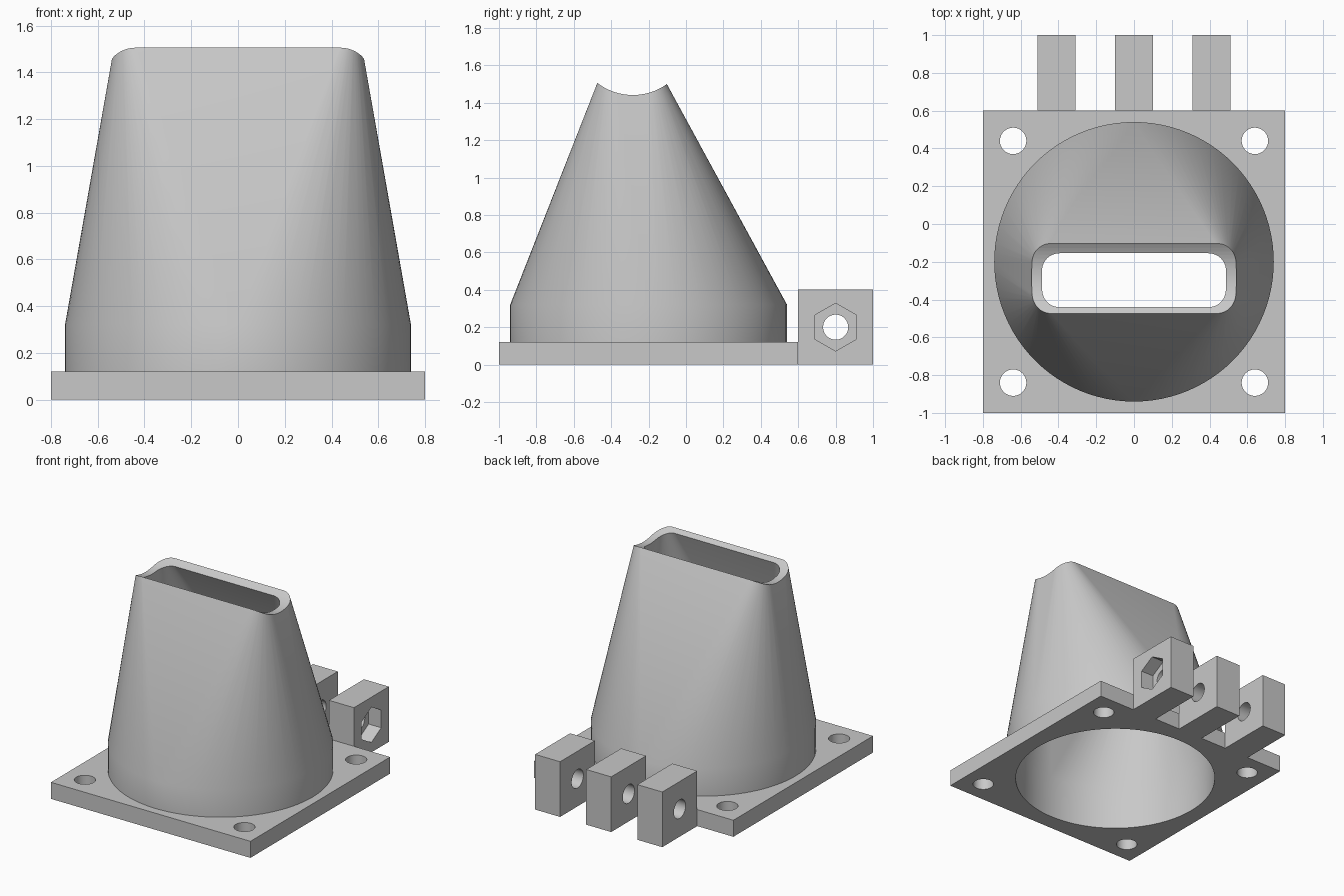
import bpy, bmesh
from math import pi, sin, cos
from mathutils import Vector

default = bpy.data.objects.get("Cube")
if default:
    bpy.data.objects.remove(default, do_unlink=True)

grey = bpy.data.materials.new("light grey plastic")
grey.use_nodes = True
colour = (0.58, 0.58, 0.58, 1)
grey.diffuse_color = colour
grey.node_tree.nodes["Principled BSDF"].inputs["Base Color"].default_value = colour

SEGMENTS = 96
CENTRE_Y = -0.2
RIM_Z = 0.32
TOP_Z = 1.6


def make_object(name, bm):
    bmesh.ops.recalc_face_normals(bm, faces=bm.faces[:])
    mesh = bpy.data.meshes.new(name)
    bm.to_mesh(mesh)
    bm.free()
    mesh.materials.append(grey)
    obj = bpy.data.objects.new(name, mesh)
    bpy.context.collection.objects.link(obj)
    return obj


def box(name, low, high):
    bm = bmesh.new()
    bmesh.ops.create_cube(bm, size=1)
    low, high = Vector(low), Vector(high)
    for v in bm.verts:
        v.co = (low + high) / 2 + v.co * (high - low)
    return make_object(name, bm)


def rod(name, centre, radius, length, sides=48, axis="Z"):
    bm = bmesh.new()
    bmesh.ops.create_cone(bm, cap_ends=True, segments=sides, radius1=radius,
                          radius2=radius, depth=length)
    obj = make_object(name, bm)
    for v in obj.data.vertices:
        if axis == "X":
            v.co = (v.co.z, v.co.x, v.co.y)
        v.co += Vector(centre)
    return obj


def cut(target, cutters):
    bpy.context.view_layer.objects.active = target
    for cutter in cutters:
        cutter.hide_render = True
        mod = target.modifiers.new("cut", "BOOLEAN")
        mod.operation = "DIFFERENCE"
        mod.solver = "EXACT"
        mod.object = cutter
        bpy.ops.object.modifier_apply(modifier=mod.name)
        bpy.data.objects.remove(cutter, do_unlink=True)


def smooth(obj):
    bpy.ops.object.select_all(action="DESELECT")
    obj.select_set(True)
    bpy.context.view_layer.objects.active = obj
    bpy.ops.object.shade_smooth_by_angle(angle=pi / 6)


def funnel(name, base_z, radius, half_x, half_y, slot_y, corner):
    """Hull from a round base up to a rounded slot."""
    bm = bmesh.new()
    for i in range(SEGMENTS):
        a = 2 * pi * i / SEGMENTS
        for z in (base_z, RIM_Z):
            bm.verts.new((radius * cos(a), CENTRE_Y + radius * sin(a), z))
    quarter = SEGMENTS // 4
    for q, (sx, sy) in enumerate(((1, 1), (-1, 1), (-1, -1), (1, -1))):
        for i in range(quarter + 1):
            a = pi / 2 * (q + i / quarter)
            bm.verts.new((sx * (half_x - corner) + corner * cos(a),
                          slot_y + sy * (half_y - corner) + corner * sin(a), TOP_Z))
    bmesh.ops.convex_hull(bm, input=bm.verts[:])
    bmesh.ops.dissolve_limit(bm, angle_limit=0.002, verts=bm.verts[:], edges=bm.edges[:])
    return make_object(name, bm)


# Square base plate with the round opening and four screw holes
plate = box("base_plate", (-0.8, -1, 0), (0.8, 0.6, 0.12))
holes = [rod("opening_cutter", (0, CENTRE_Y, 0.06), 0.68, 0.4, SEGMENTS)]
for x in (-0.64, 0.64):
    for y in (-0.84, 0.44):
        holes.append(rod("screw_cutter", (x, y, 0.06), 0.07, 0.4))
cut(plate, holes)
smooth(plate)

# Hollow duct, its mouth hollowed by a crosswise cylinder
duct = funnel("duct", 0.12, 0.74, 0.514, 0.14, -0.297, 0.045)
bore = funnel("bore_cutter", 0.0, 0.68, 0.46, 0.084, -0.311, 0.025)
saddle = rod("saddle_cutter", (0, -0.284, 1.753), 0.312, 2, SEGMENTS, "X")
cut(duct, [bore, saddle])
smooth(duct)

# Three hinge lugs; the outer left one has a hexagonal nut pocket
for name, x in (("right", -0.41), ("middle", 0.0), ("left", 0.41)):
    lug = box(name + "_hinge_lug", (x - 0.1, 0.6, 0), (x + 0.1, 1, 0.4))
    cutters = [rod("pin_cutter", (x, 0.8, 0.2), 0.067, 0.4, 48, "X")]
    if name == "left":
        pocket = rod("nut_cutter", (x + 0.1, 0.8, 0.2), 0.128, 0.2, 6, "X")
        # stand the hexagon on a corner
        ys = [v.co.y for v in pocket.data.vertices]
        if max(ys) - min(ys) > 0.24:
            for v in pocket.data.vertices:
                v.co.y, v.co.z = 0.8 + (v.co.z - 0.2), 0.2 + (v.co.y - 0.8)
        cutters.append(pocket)
    cut(lug, cutters)
    smooth(lug)
